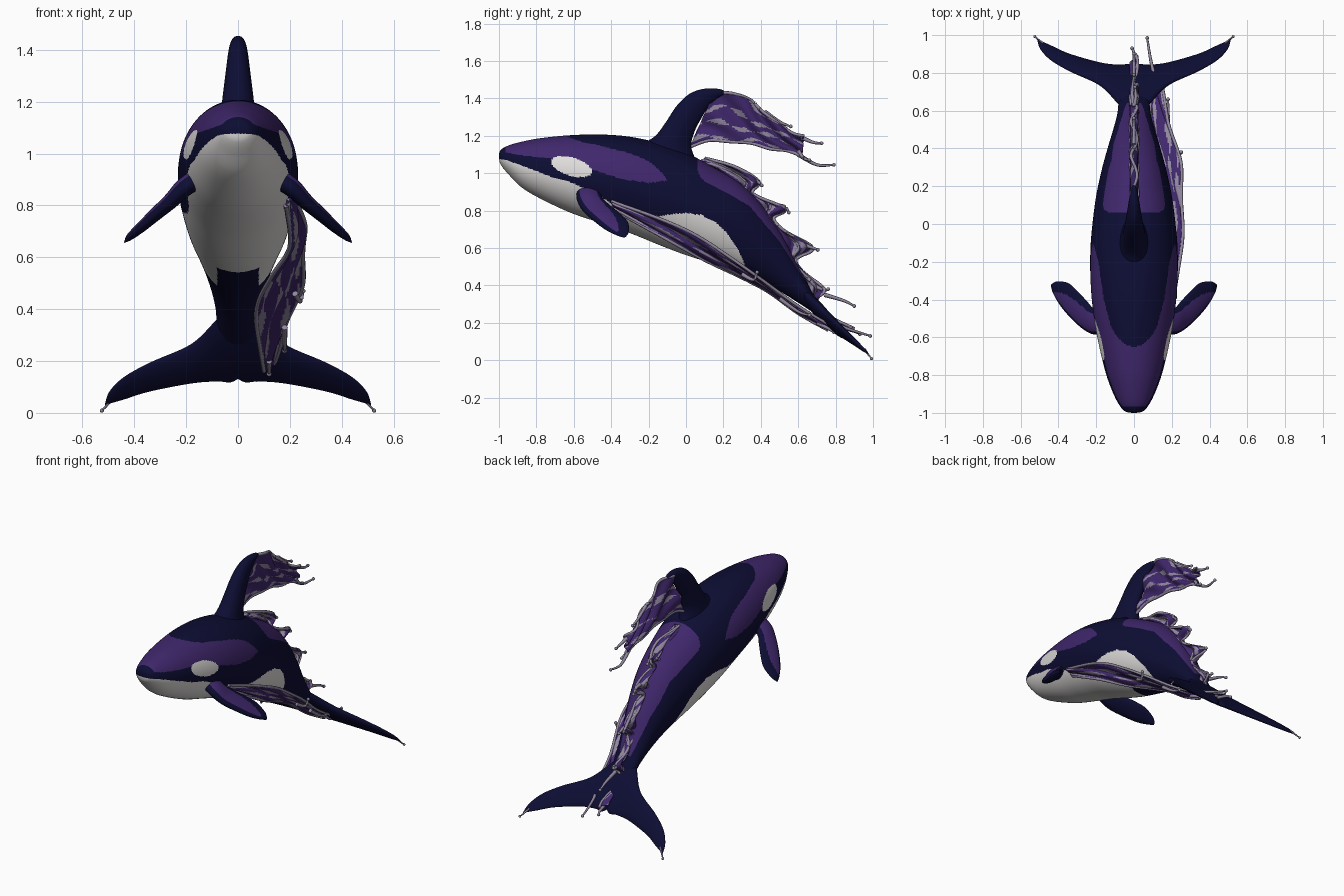
import bpy, bmesh, math
from mathutils import Vector

if "Cube" in bpy.data.objects:
    bpy.data.objects.remove(bpy.data.objects["Cube"])


def material(name, rgb):
    m = bpy.data.materials.new(name)
    m.diffuse_color = (*rgb, 1)
    m.use_nodes = True
    m.node_tree.nodes["Principled BSDF"].inputs["Base Color"].default_value = m.diffuse_color
    return m


MATS = [material("navy skin", (0.004, 0.004, 0.034)),
        material("purple skin", (0.05, 0.02, 0.148)),
        material("white skin", (0.75, 0.73, 0.72)),
        material("lilac foam", (0.28, 0.24, 0.34))]
NAVY, PURPLE, WHITE, LILAC = range(4)


def spline(pts, n):
    """Catmull-Rom through tuples of any size, n steps per span."""
    pts = [Vector(p) for p in pts]
    out = []
    for i in range(len(pts) - 1):
        p0, p1, p2, p3 = pts[max(i - 1, 0)], pts[i], pts[i + 1], pts[min(i + 2, len(pts) - 1)]
        for k in range(n):
            t = k / n
            out.append(p1 + (p2 - p0) * (t / 2) + (p0 * 2 - p1 * 5 + p2 * 4 - p3) * (t * t / 2)
                       + (p1 * 3 - p0 - p2 * 3 + p3) * (t ** 3 / 2))
    return out + [pts[-1]]


def table(rows, v):
    """Linear lookup."""
    for (a, fa), (b, fb) in zip(rows, rows[1:]):
        if v <= b:
            return fa + (fb - fa) * max(0, (v - a) / (b - a))
    return rows[-1][1]


def skin(name, rings, closed=True, rule=None, mat=NAVY):
    """Joins point rings to a smooth surface; rule(centre, u, v) picks the colour."""
    bm = bmesh.new()
    vs = [[bm.verts.new(p) for p in r] for r in rings]
    m = len(rings[0])
    for i in range(len(rings) - 1):
        for j in range(m if closed else m - 1):
            k = (j + 1) % m
            f = bm.faces.new((vs[i][j], vs[i][k], vs[i + 1][k], vs[i + 1][j]))
            f.smooth = True
            f.material_index = rule(f.calc_center_median(), i / (len(rings) - 1), j / m) if rule else mat
    if closed:
        for r in (vs[0], vs[-1]):
            bm.faces.new(r).material_index = mat
    bmesh.ops.recalc_face_normals(bm, faces=bm.faces)
    me = bpy.data.meshes.new(name)
    bm.to_mesh(me)
    bm.free()
    for mt in MATS:
        me.materials.append(mt)
    ob = bpy.data.objects.new(name, me)
    bpy.context.collection.objects.link(ob)
    return ob


def blade(name, sections, tdir, rule=None, mirror=False):
    """Fin loft: sections are (leading xyz, trailing xyz, half thickness)."""
    rings = []
    for s in spline(sections, 10):
        a, b, t = Vector(s[0:3]), Vector(s[3:6]), max(s[6], 0.001)
        rings.append([a.lerp(b, (1 - math.cos(w)) / 2) + tdir * t * math.sin(w) * (1.15 - 0.3 * (1 - math.cos(w)) / 2)
                      for w in (2 * math.pi * k / 60 for k in range(60))])
    ob = skin(name, rings, rule=rule)
    if mirror:
        ob.modifiers.new("mirror", "MIRROR").use_mirror_merge = False


def tube(name, pts, r0, r1, bead=0.0):
    """Tapered water thread, optionally ending in a droplet."""
    path = spline(pts, 6)
    rings = []
    for i, p in enumerate(path):
        d = (path[min(i + 1, len(path) - 1)] - path[max(i - 1, 0)]).normalized()
        a = d.orthogonal().normalized()
        b = d.cross(a)
        r = r0 + (r1 - r0) * i / (len(path) - 1)
        rings.append([p + (a * math.cos(w) + b * math.sin(w)) * r
                      for w in (math.pi * k / 4 for k in range(8))])
    skin(name, rings, mat=LILAC)
    if bead:
        bpy.ops.mesh.primitive_uv_sphere_add(segments=12, ring_count=8, radius=bead, location=path[-1])
        ob = bpy.context.object
        ob.name = name + "_droplet"
        ob.data.materials.append(MATS[LILAC])
        bpy.ops.object.shade_smooth()


def sheet(name, pairs, wave, foam, streaks, rims):
    """Water sheet between two edges; foam runs along wavy streaks at the given v."""
    rows = []
    for i, s in enumerate(spline(pairs, 12)):
        a, b = Vector(s[0:3]), Vector(s[3:6])
        rows.append([a.lerp(b, j / 32) + Vector((wave * math.sin(i * 0.23 + j * 0.34) * min(1, j / 10), 0, 0))
                     for j in range(33)])

    def rule(c, u, v):
        for k in streaks:
            if abs(v - k - 0.07 * math.sin(u * 11 + k * 20)) < foam * (0.6 + 0.5 * math.sin(u * 29 + k * 9)):
                return LILAC
        return PURPLE
    so = skin(name, rows, closed=False, rule=rule).modifiers.new("thickness", "SOLIDIFY")
    so.thickness, so.offset = 0.009, 0
    for k in rims:
        tube(name + "_rim", [r[k] for r in rows[::4]], 0.009, 0.008)


# Body: stations are (y, top z, bottom z, half width)
stations = [(-1, 1.103, 1.078, .012), (-.99, 1.125, 1.045, .05), (-.95, 1.148, .995, .083), (-.88, 1.168, .925, .117),
            (-.78, 1.187, .865, .152), (-.62, 1.203, .79, .19), (-.46, 1.207, .735, .217), (-.3, 1.195, .68, .23),
            (-.14, 1.16, .615, .231), (.0, 1.11, .562, .22), (.15, 1.03, .515, .2), (.29, .945, .47, .17),
            (.4, .835, .425, .14), (.5, .69, .37, .11), (.58, .54, .32, .089), (.65, .41, .275, .08),
            (.73, .265, .22, .06), (.81, .175, .15, .02)]
jaw = [(-1, 1.077), (-.96, 1.07), (-.89, 1.045), (-.8, 1.012), (-.72, .98), (-.62, .953), (-.5, .9), (-.4, .84),
       (-.3, .79), (-.22, .77), (-.14, .772), (-.06, .783), (0, .787), (.08, .777), (.15, .745), (.22, .68), (.28, .59),
       (.31, .52), (.325, .44)]
brow = [(-1, 1.12), (-.9, 1.098), (-.7, 1.075), (-.5, 1.02), (-.35, .97), (-.2, .948), (-.08, .965)]
cape = [(-.65, 0), (-.64, .04), (-.61, .08), (-.55, .12), (-.4, .16), (-.2, .188), (-.08, .222)]
saddle = [(.06, 1.03), (.075, .98), (.1, .955), (.18, .915), (.34, .825), (.5, .635), (.64, .42)]


def body_colour(c, u, v):
    x, y, z = abs(c.x), c.y, c.z
    p, q = (y + .612) * .95 - (z - 1.035) * .28, (y + .612) * .28 + (z - 1.035) * .95
    if (p / .112) ** 2 + (q / .048) ** 2 < 1:
        return WHITE
    if y < .325 and z < table(jaw, y):
        return NAVY if y > .06 and x < min(.08, (y - .05) * 4) and z < .6 else WHITE
    if -.965 < y < -.08 and z > table(brow, y) and (y < -.65 or x > table(cape, y)):
        return PURPLE
    if .06 < y < .64 and z > table(saddle, y):
        return PURPLE
    return NAVY


rings = []
for y, top, bot, w in spline(stations, 22):
    rings.append([(w * math.cos(a), y, (top + bot) / 2 + (top - bot) / 2 * math.sin(a))
                  for a in (2 * math.pi * k / 220 for k in range(220))])
skin("body", rings, rule=body_colour)

# Dorsal fin
fin = [(-.27, 1.14, .09, 1.0, .085), (-.17, 1.195, .03, 1.13, .066), (-.11, 1.27, .045, 1.22, .055),
       (-.05, 1.36, .08, 1.29, .045), (.02, 1.425, .12, 1.355, .036), (.1, 1.452, .16, 1.395, .026),
       (.18, 1.45, .2, 1.42, .013), (.215, 1.432, .215, 1.43, 0)]
blade("dorsal_fin", [(0, a, b, 0, c, d, t) for a, b, c, d, t in fin], Vector((1, 0, 0)))

# Flippers
flipper = [(.14, -.58, .91, .14, -.45, .92, .04), (.21, -.585, .865, .21, -.45, .87, .036),
           (.27, -.555, .805, .25, -.41, .83, .03), (.34, -.49, .745, .3, -.355, .785, .025),
           (.39, -.43, .7, .35, -.312, .74, .02), (.425, -.37, .67, .41, -.305, .69, .013),
           (.44, -.33, .655, .438, -.32, .662, 0)]
blade("flippers", flipper, Vector((.66, 0, .75)), mirror=True,
      rule=lambda c, u, v: PURPLE if u < .8 and .1 < v < .12 + .24 * math.sqrt(1 - (u / .8) ** 2) else NAVY)

# Tail flukes lie on one sloping plane
fluke = [(0, .6, .83, .035), (.03, .605, .845, .034), (.08, .635, .842, .031), (.18, .735, .854, .025),
         (.34, .81, .9, .018), (.44, .868, .945, .013), (.495, .925, .97, .008), (.512, .972, .98, 0)]


def slope(y):
    return .135 + (.87 - y) * .95


blade("tail_flukes", [(x, a, slope(a), x, b, slope(b) - .04 * (1 - (x / .52) ** 2), t) for x, a, b, t in fluke],
      Vector((0, .69, .72)), mirror=True)
for s in (-1, 1):
    tube("fluke_thread", [(s * .48, .955, .06), (s * .505, .975, .03), (s * .525, .992, .009)], .006, .004, .008)

# Water sheet trailing from the dorsal fin
fin_water = [(.02, 1.14, .15, 1.43), (.12, 1.175, .24, 1.428), (.24, 1.168, .34, 1.395), (.35, 1.16, .41, 1.33),
             (.45, 1.13, .5, 1.265), (.54, 1.12, .57, 1.215), (.62, 1.09, .63, 1.2)]
sheet("fin_water", [(0, a, b, 0, c, d) for a, b, c, d in fin_water], .016, .05, (.06, .35, .62, .93), (0, 32))

# Water crest along the back
back_water = [(.06, 1.05, .1, 1.08), (.15, 1.0, .26, 1.035), (.24, .95, .39, .955), (.28, .92, .36, .89),
              (.34, .86, .53, .81), (.4, .79, .47, .76), (.46, .72, .53, .69), (.5, .64, .68, .6),
              (.55, .55, .59, .54), (.59, .48, .63, .47), (.62, .42, .74, .38), (.66, .34, .7, .32),
              (.71, .26, .76, .24), (.78, .18, .9, .17)]
sheet("back_water", [(0, a, b, 0, c, d) for a, b, c, d in back_water], .02, .085, (.4, .65, .92), (32, 18))

# Water ribbon sweeping under one side of the belly
belly_water = [(.185, -.38, .8, .222, -.4, .85), (.2, -.1, .645, .24, -.15, .76), (.135, .1, .535, .262, .05, .67),
               (.085, .29, .445, .25, .25, .54), (.07, .44, .365, .22, .42, .42), (.085, .6, .25, .175, .6, .29),
               (.1, .76, .16, .125, .78, .18)]
sheet("belly_water", belly_water, .01, .07, (.08, .38, .66, .92), (0, 32))

# Splash threads with droplets
threads = [((0, .62, 1.19), (.01, .68, 1.165), (.005, .725, 1.16)), ((0, .6, 1.1), (-.01, .7, 1.045), (0, .79, 1.045)),
           ((0, .6, 1.12), (.01, .63, 1.08), (.01, .66, 1.07)), ((0, .42, 1.33), (0, .5, 1.275), (0, .56, 1.25)),
           ((0, .34, .98), (0, .39, .95), (0, .405, .935)), ((0, .48, .83), (0, .53, .82), (0, .55, .79)),
           ((0, .62, .62), (0, .68, .6), (0, .705, .59)), ((0, .68, .4), (0, .74, .375), (0, .76, .38)),
           ((0, .74, .35), (.0, .84, .32), (0, .9, .29)), ((0, .82, .18), (0, .9, .155), (-.01, .93, .14)),
           ((.12, .74, .22), (.09, .86, .17), (.07, .985, .13)), ((.22, .3, .46), (.24, .36, .43), (.25, .38, .47)),
           ((.18, .5, .33), (.18, .6, .26), (.18, .66, .24)), ((.12, .7, .2), (.12, .76, .17), (.12, .79, .15))]
for t in threads:
    tube("splash_thread", t, .012, .005, .01)
